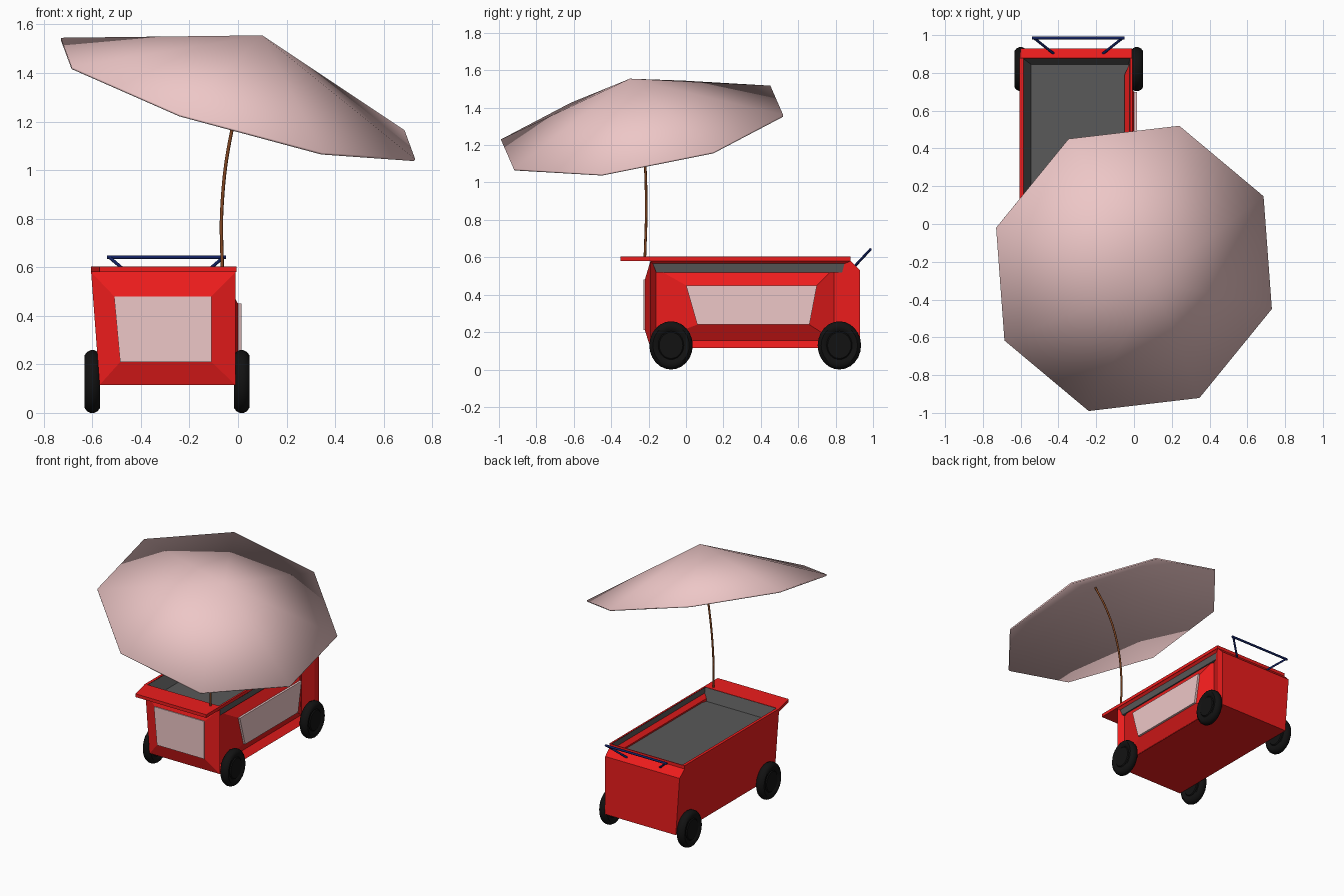
import bpy, bmesh, math
from mathutils import Vector

if "Cube" in bpy.data.objects:
    bpy.data.objects.remove(bpy.data.objects["Cube"])

def material(name, rgb):
    m = bpy.data.materials.new(name)
    m.diffuse_color = (*rgb, 1)
    m.use_nodes = True
    m.node_tree.nodes["Principled BSDF"].inputs["Base Color"].default_value = m.diffuse_color
    return m

RED = material("red_paint", (0.85, 0.012, 0.012))
PINK = material("pale_pink", (0.85, 0.57, 0.57))
GREY = material("dark_grey", (0.10, 0.10, 0.10))
BLACK = material("rubber", (0.006, 0.006, 0.006))
BROWN = material("wood", (0.22, 0.06, 0.015))
BLUE = material("blue_metal", (0.006, 0.015, 0.12))

def loft(bm, rings, cap_start=False, cap_end=False, skip=()):
    """Join successive closed rings of points with quads."""
    vs = [[bm.verts.new(p) for p in r] for r in rings]
    n = len(rings[0])
    for i, (a, b) in enumerate(zip(vs, vs[1:])):
        for k in range(n):
            if (i, k) not in skip:
                j = (k + 1) % n
                bm.faces.new((a[k], a[j], b[j], b[k]))
    if cap_start:
        bm.faces.new(vs[0][::-1])
    if cap_end:
        bm.faces.new(vs[-1])

def finish(bm, name, mat, smooth=None):
    bmesh.ops.remove_doubles(bm, verts=bm.verts, dist=1e-5)
    bmesh.ops.recalc_face_normals(bm, faces=bm.faces)
    me = bpy.data.meshes.new(name)
    bm.to_mesh(me)
    bm.free()
    me.materials.append(mat)
    ob = bpy.data.objects.new(name, me)
    bpy.context.collection.objects.link(ob)
    if smooth:
        bpy.ops.object.select_all(action='DESELECT')
        ob.select_set(True)
        bpy.context.view_layer.objects.active = ob
        bpy.ops.object.shade_smooth_by_angle(angle=math.radians(smooth))
    return ob

def tube(name, pts, radius, mat, kind='POLY'):
    cu = bpy.data.curves.new(name, 'CURVE')
    cu.dimensions = '3D'
    cu.bevel_depth = radius
    cu.bevel_resolution = 2
    cu.use_fill_caps = True
    sp = cu.splines.new(kind)
    if kind == 'BEZIER':
        sp.bezier_points.add(len(pts) - 1)
        for bp, p in zip(sp.bezier_points, pts):
            bp.co = p
            bp.handle_left_type = bp.handle_right_type = 'AUTO'
    else:
        sp.points.add(len(pts) - 1)
        for q, p in zip(sp.points, pts):
            q.co = (*p, 1)
    cu.materials.append(mat)
    ob = bpy.data.objects.new(name, cu)
    bpy.context.collection.objects.link(ob)

# Cart body: shell, raised front panel bed, recessed right side
F, B, B2, R = -0.19, 0.93, 0.88, -0.01
front_in = [(-0.485, -0.22, 0.21), (-0.11, -0.22, 0.21),
            (-0.11, -0.22, 0.48), (-0.51, -0.22, 0.48)]
side_in = [(0.0, 0.06, 0.24), (0.0, 0.66, 0.24),
           (0.0, 0.70, 0.45), (0.0, 0.0, 0.45)]
bm = bmesh.new()
loft(bm, [
    [(-0.57, F, 0.115), (R, F, 0.115), (R, B2, 0.115), (R, B, 0.115), (-0.57, B, 0.115)],
    [(-0.605, F, 0.58), (R, F, 0.58), (R, B2, 0.58), (R, B, 0.53), (-0.60, B, 0.53)],
    [(-0.605, F, 0.58), (R, F, 0.58), (R, B2, 0.58), (R, B2, 0.58), (-0.605, B2, 0.58)],
], cap_start=True, skip={(0, 0), (0, 1), (1, 0), (1, 1), (1, 2)})
bm.faces.new([bm.verts.new(p) for p in ((R, B2, 0.58), (R, B, 0.53), (R, B2, 0.53))])
loft(bm, [[(-0.57, F, 0.115), (R, F, 0.115), (R, F, 0.58), (-0.605, F, 0.58)],
          front_in], cap_end=True)
loft(bm, [[(R, F, 0.115), (R, B2, 0.115), (R, B2, 0.58), (R, F, 0.58)],
          [(-0.05, -0.16, 0.155), (-0.05, 0.79, 0.155), (-0.05, 0.79, 0.54), (-0.05, -0.16, 0.54)],
          side_in], cap_end=True)
finish(bm, "cart_body", RED)

# Pale panels on the front and right side
def panel(name, ring, off):
    bm = bmesh.new()
    loft(bm, [ring, [Vector(p) + Vector(off) for p in ring]], True, True)
    finish(bm, name, PINK)

panel("front_panel", front_in, (0, -0.006, 0))
panel("side_panel", side_in, (0.015, 0, 0))

# Counter rim, overhanging at the front
def rim_ring(z, outer):
    if outer:
        xy = [(-0.57, -0.35), (R + 0.003, -0.35), (R + 0.003, B2), (-0.605, B2)]
    else:
        xy = [(-0.585, -0.19), (-0.02, -0.19), (-0.02, 0.875), (-0.585, 0.875)]
    return [(x, y, z) for x, y in xy]

def outer6(z):
    return [(-0.57, -0.35, z), (R + 0.003, -0.35, z), (R + 0.003, F, z),
            (R + 0.003, B2, z), (-0.605, B2, z), (-0.605, F, z)]

def inner6(z):
    return [(-0.585, F, z), (-0.02, F, z), (-0.02, F, z),
            (-0.02, 0.875, z), (-0.585, 0.875, z), (-0.585, F, z)]

bm = bmesh.new()
o0, o1, i0, i1 = outer6(0.58), outer6(0.603), inner6(0.58), inner6(0.603)
loft(bm, [i0, o0, o1, i1])
bmesh.ops.dissolve_degenerate(bm, edges=bm.edges, dist=1e-5)
finish(bm, "counter_rim", RED)

# Grey sunken tray
bm = bmesh.new()
loft(bm, [rim_ring(0.602, False),
          [(-0.545, -0.16, 0.52), (-0.03, -0.16, 0.52), (-0.03, 0.845, 0.52), (-0.545, 0.845, 0.52)]],
     cap_end=True)
tray = finish(bm, "tray", GREY)
if tray.data.polygons[-1].normal.z < 0:
    tray.data.flip_normals()

# Wheels: tyre profile (radius, offset) revolved about the axle
half = [(0.07, 0.028), (0.076, 0.022), (0.088, 0.029), (0.108, 0.032), (0.122, 0.022), (0.129, 0.008)]
profile = half + [(r, -x) for r, x in reversed(half)]
for side, cx in (("left", -0.60), ("right", 0.015)):
    for end, cy in (("front", -0.08), ("back", 0.82)):
        bm = bmesh.new()
        rings = [[(cx + x, cy + 0.9 * r * math.cos(a), 0.129 + r * math.sin(a))
                  for a in (k * math.tau / 24 for k in range(24))] for r, x in profile]
        loft(bm, rings, True, True)
        finish(bm, f"{end}_{side}_wheel", BLACK, 45)

# Push handle
tube("handle_bar", [(-0.54, 0.985, 0.641), (-0.05, 0.985, 0.641)], 0.008, BLUE)
for side, s in (("left", -1), ("right", 1)):
    tube(f"{side}_handle_arm", [(-0.295 + s * 0.235, 0.985, 0.641),
                                (-0.295 + s * 0.128, 0.90, 0.55)], 0.007, BLUE)

# Parasol: tilted eight-sided hollow cone
c, a, b = Vector((0, -0.235, 1.295)), Vector((0.73, -0.215, -0.25)), Vector((0.24, 0.755, 0.065))
apex = Vector((0.10, -0.30, 1.555))
bm = bmesh.new()
top = bm.verts.new(apex)
rim = [bm.verts.new(c + a * math.cos(t) + b * math.sin(t))
       for t in (k * math.tau / 8 for k in range(8))]
for k in range(8):
    bm.faces.new((rim[k], rim[(k + 1) % 8], top))
canopy = finish(bm, "parasol_canopy", PINK, 50)
sol = canopy.modifiers.new("thickness", 'SOLIDIFY')
sol.thickness = 0.01

# Bent parasol pole
tube("parasol_pole", [(-0.065, -0.22, 0.59), (-0.066, -0.213, 0.85), (-0.03, -0.222, 1.14),
                      (0.03, -0.25, 1.36), (0.095, -0.297, 1.54)], 0.007, BROWN, 'BEZIER')
